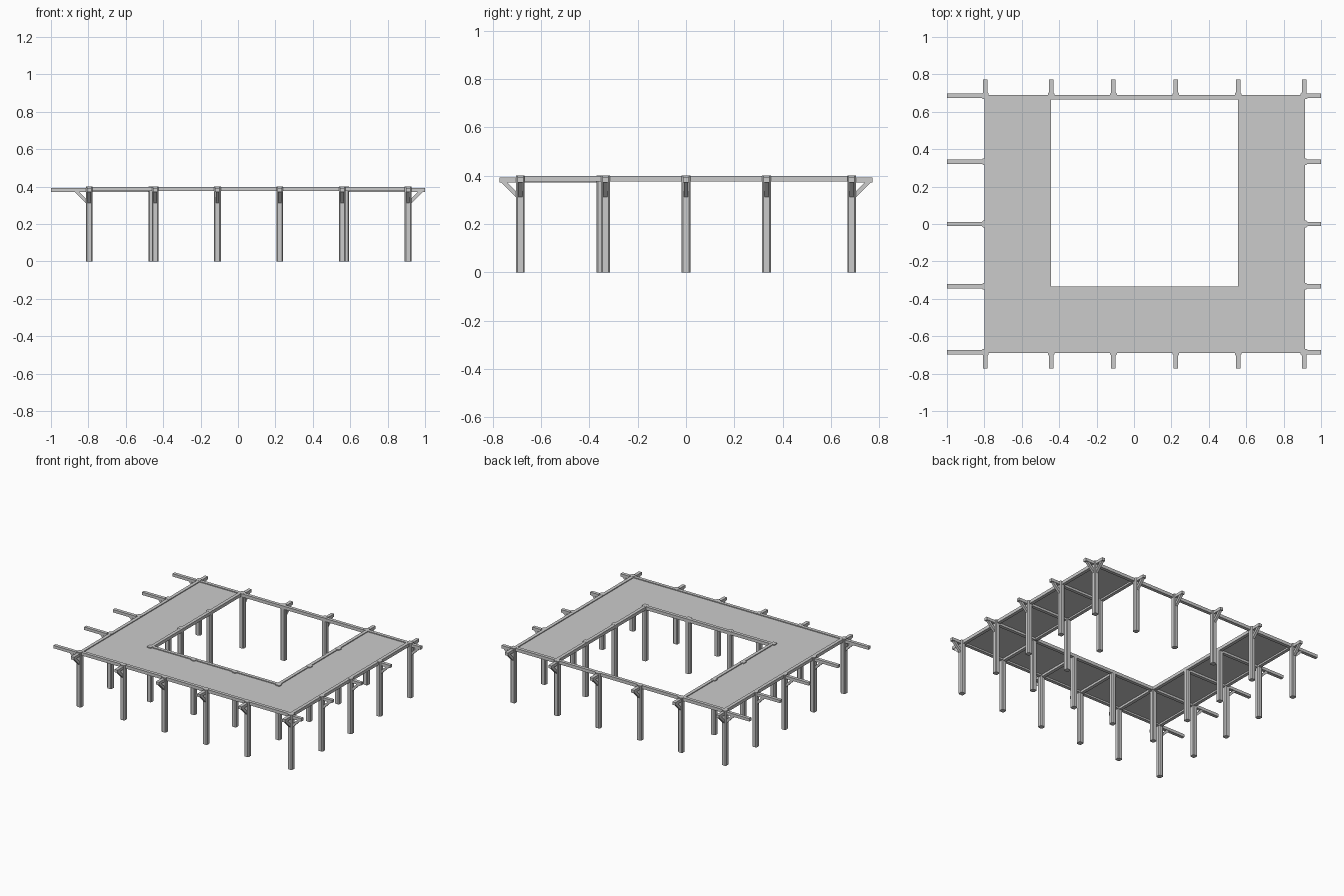
import bpy, bmesh, math
from mathutils import Matrix, Vector

cube = bpy.data.objects.get("Cube")
if cube:
    bpy.data.objects.remove(cube, do_unlink=True)

# Single timber colour
timber = bpy.data.materials.new("pale_grey_timber")
timber.use_nodes = True
GREY = (0.6, 0.6, 0.6, 1)
timber.diffuse_color = GREY
timber.node_tree.nodes["Principled BSDF"].inputs["Base Color"].default_value = GREY


def prism(name, profile, vector):
    """Mesh made by sweeping a closed profile along a vector."""
    bm = bmesh.new()
    face = bm.faces.new([bm.verts.new(p) for p in profile])
    swept = bmesh.ops.extrude_face_region(bm, geom=[face])["geom"]
    bmesh.ops.translate(bm, vec=vector, verts=[v for v in swept if isinstance(v, bmesh.types.BMVert)])
    bmesh.ops.recalc_face_normals(bm, faces=bm.faces[:])
    mesh = bpy.data.meshes.new(name)
    bm.to_mesh(mesh)
    bm.free()
    mesh.materials.append(timber)
    return mesh


def place(name, mesh, x=0, y=0, turn=0):
    obj = bpy.data.objects.new(name, mesh)
    obj.location = (x, y, 0)
    obj.rotation_euler.z = turn
    bpy.context.collection.objects.link(obj)
    return obj


def box(name, x0, x1, y0, y1, z0, z1):
    corners = [(x0, y0, z0), (x1, y0, z0), (x1, y1, z0), (x0, y1, z0)]
    return place(name, prism(name, corners, Vector((0, 0, z1 - z0))))


# Grid of the walkway: bays of a third, outer posts set just outside
BAY = 1 / 3
RIM = 0.024
inner_x = [-0.443 + BAY * i for i in range(4)]
inner_y = [-BAY, 0, BAY]
WEST, EAST = -0.795, 0.909
SOUTH, NORTH = -0.685, 0.685
post_x = [WEST] + inner_x + [EAST]
post_y = [SOUTH] + inner_y + [NORTH]
HOLE_W, HOLE_E, HOLE_S, HOLE_N = inner_x[0], inner_x[-1], -BAY, 2 * BAY
OUT_W, OUT_E = HOLE_W - BAY - RIM, HOLE_E + BAY + RIM
OUT_S, OUT_N = -2 * BAY - RIM, 2 * BAY + RIM

# Chamfered square post
H, C = 0.018, 0.012
outline = [(H, -C, 0), (H, C, 0), (C, H, 0), (-C, H, 0),
           (-H, C, 0), (-H, -C, 0), (-C, -H, 0), (C, -H, 0)]
post_mesh = prism("post", outline, Vector((0, 0, 0.4)))
outer_posts = [(x, y) for x in post_x for y in post_y
               if x in (WEST, EAST) or y in (SOUTH, NORTH)]
for x, y in outer_posts:
    place("outer_post", post_mesh, x, y)

# Inner posts stand under the rim of the opening
in_w, in_e, in_s = HOLE_W - H, HOLE_E + H, HOLE_S - H
inner_posts = [(x, y) for x in (in_w, in_e) for y in (in_s, 0, BAY)]
inner_posts += [(x, in_s) for x in inner_x[1:3]]
for x, y in inner_posts:
    place("inner_post", post_mesh, x, y)

# Diagonal brace, pointing along +x before it is turned
brace_side = [(0.015, -0.009, 0.308), (0.082, -0.009, 0.375),
              (0.057, -0.009, 0.375), (0.015, -0.009, 0.333)]
brace_mesh = prism("brace", brace_side, Vector((0, 0.018, 0)))

# Cantilever beams with braces on all four sides
LOW, HIGH, B = 0.372, 0.393, 0.012
for y in post_y:
    box("west_cantilever", -1, WEST, y - B, y + B, LOW, HIGH)
    box("east_cantilever", EAST, 1, y - B, y + B, LOW, HIGH)
    place("west_brace", brace_mesh, WEST, y, math.pi)
    place("east_brace", brace_mesh, EAST, y)
for x in post_x:
    box("front_cantilever", x - B, x + B, -0.772, SOUTH, LOW, HIGH)
    box("back_cantilever", x - B, x + B, NORTH, 0.772, LOW, HIGH)
    place("front_brace", brace_mesh, x, SOUTH, -math.pi / 2)
    place("back_brace", brace_mesh, x, NORTH, math.pi / 2)

# Joists crossing under the deck
JOIST_TOP = 0.39
for y in inner_y:
    box("west_joist", WEST, HOLE_W - B, y - B, y + B, LOW, JOIST_TOP)
    box("east_joist", HOLE_E + B, EAST, y - B, y + B, LOW, JOIST_TOP)
for x in inner_x:
    box("front_joist", x - B, x + B, SOUTH, HOLE_S - B, LOW, JOIST_TOP)

# Outer rim beams
Z0, Z1 = 0.376, 0.399
box("front_rim", OUT_W, OUT_E, OUT_S, OUT_S + RIM, Z0, Z1)
box("back_rim", OUT_W, OUT_E, OUT_N - RIM, OUT_N, Z0, Z1)
box("west_rim", OUT_W, OUT_W + RIM, OUT_S + RIM, OUT_N - RIM, Z0, Z1)
box("east_rim", OUT_E - RIM, OUT_E, OUT_S + RIM, OUT_N - RIM, Z0, Z1)

# Rim beams round the opening
box("inner_west_rim", HOLE_W - RIM, HOLE_W, HOLE_S, HOLE_N, Z0, Z1)
box("inner_east_rim", HOLE_E, HOLE_E + RIM, HOLE_S, HOLE_N, Z0, Z1)
box("inner_front_rim", HOLE_W - RIM, HOLE_E + RIM, HOLE_S - RIM, HOLE_S, Z0, Z1)

# Thin deck panels, one per bay, in a U shape
deck_x = [HOLE_W - BAY + BAY * i for i in range(5)]
deck_y = [-2 * BAY + BAY * i for i in range(4)]
for x in deck_x:
    for y in deck_y:
        if x in (deck_x[0], deck_x[-1]) or y == deck_y[0]:
            box("deck_panel", x, x + BAY, y, y + BAY, 0.388, 0.393)
